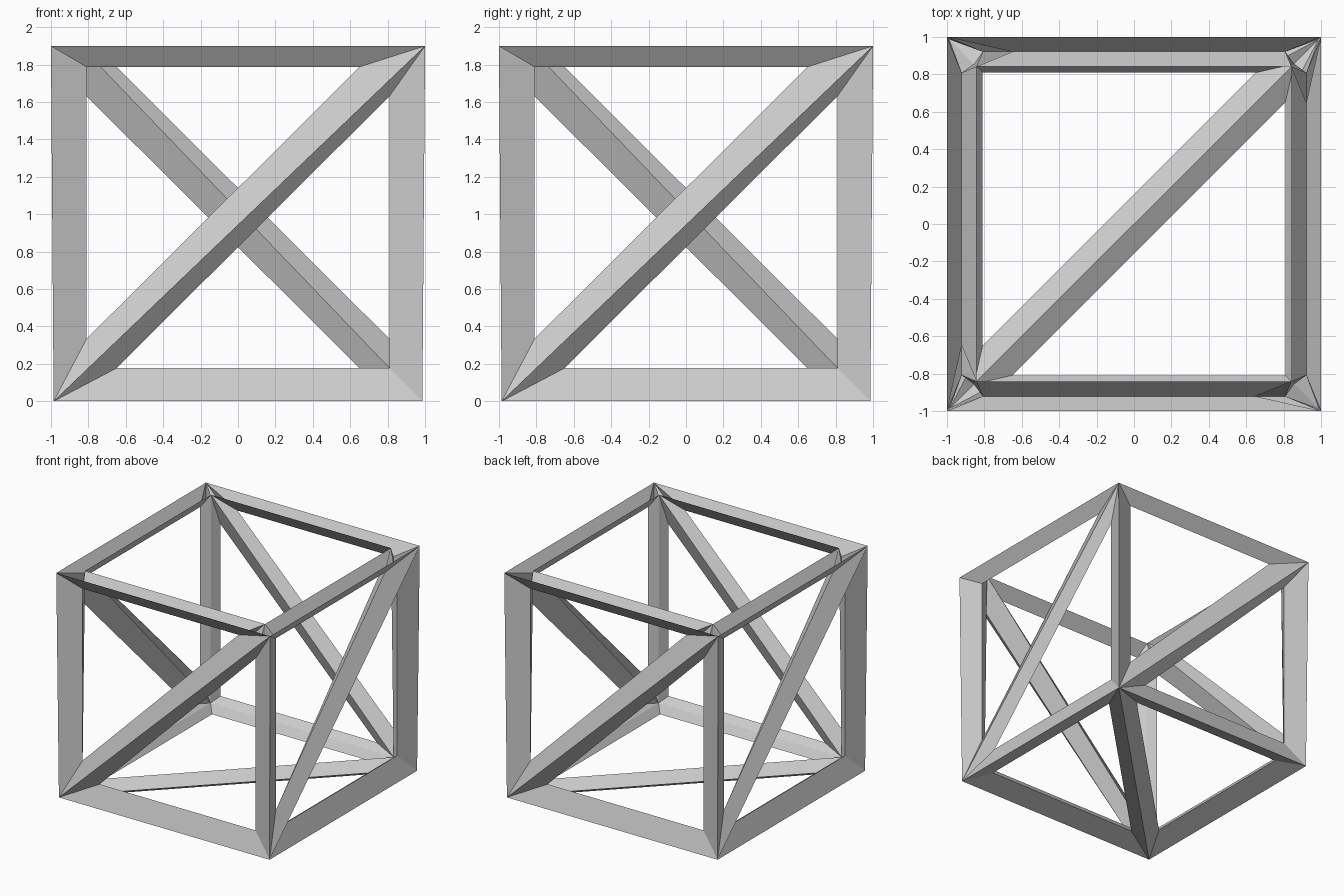
import bpy

if "Cube" in bpy.data.objects:
    bpy.data.objects.remove(bpy.data.objects["Cube"])

A = 0.921            # half width of the base box
Z0, Z1 = 0.065, 1.9  # base box bottom and open rim
BAR = 0.224          # strut thickness

# Open-topped box, every wall split by one diagonal
ring = [(-A, -A), (A, -A), (A, A), (-A, A)]
verts = [(x, y, z) for z in (Z0, Z1) for x, y in ring]
faces = [(0, 2, 1), (0, 3, 2)]
for k in range(4):
    j = (k + 1) % 4
    faces += [(k, j, 4 + j), (k, 4 + j, 4 + k)]

mesh = bpy.data.meshes.new("lattice_crate")
mesh.from_pydata(verts, [], faces)
crate = bpy.data.objects.new("lattice_crate", mesh)
bpy.context.collection.objects.link(crate)

# Edges become struts; the rim stays open on top
wire = crate.modifiers.new("struts", 'WIREFRAME')
wire.thickness = BAR
wire.offset = 0
wire.use_even_offset = True
wire.use_relative_offset = False
wire.use_boundary = False
wire.use_replace = True
